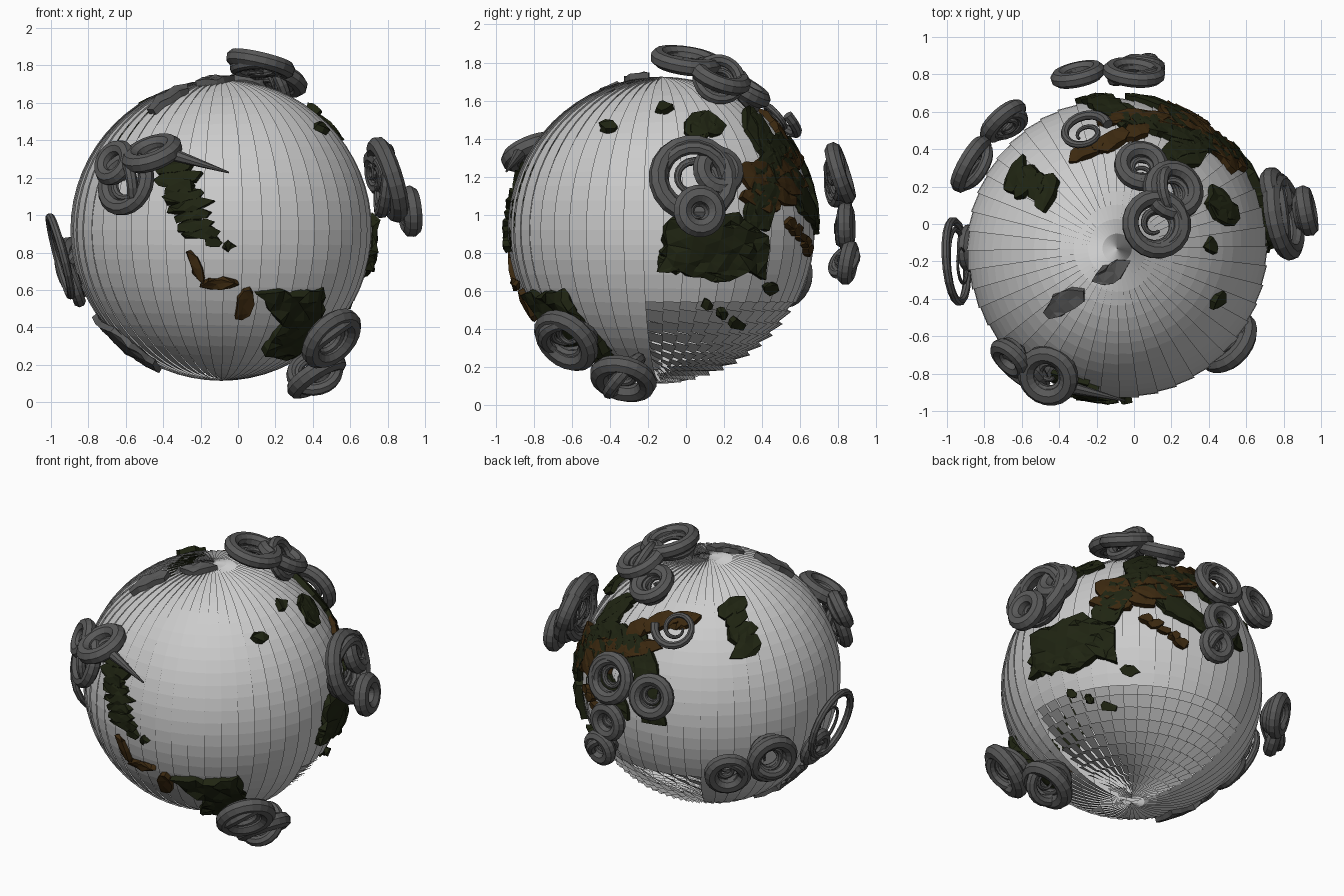
import bpy, bmesh, random
from math import sin, cos, pi, tau, sqrt
from mathutils import Vector

if "Cube" in bpy.data.objects:
    bpy.data.objects.remove(bpy.data.objects["Cube"])

random.seed(4)
C = Vector((-0.09, -0.13, 0.92))
R = 0.80


def material(name, *rgb):
    m = bpy.data.materials.new(name)
    m.diffuse_color = (*rgb, 1)
    m.use_nodes = True
    m.node_tree.nodes["Principled BSDF"].inputs["Base Color"].default_value = m.diffuse_color
    return m


GREEN = material("dark_green", 0.014, 0.018, 0.006)
BROWN = material("brown", 0.045, 0.022, 0.005)
CLOUD = material("cloud_grey", 0.1, 0.1, 0.1)


def from_bm(name, bm, mat=None):
    me = bpy.data.meshes.new(name)
    bm.to_mesh(me)
    bm.free()
    ob = bpy.data.objects.new(name, me)
    bpy.context.collection.objects.link(ob)
    if mat:
        me.materials.append(mat)
    return ob


def sph(lon, lat, r):
    return C + Vector((cos(lat) * cos(lon), cos(lat) * sin(lon), sin(lat))) * r


# ocean globe: overlapping upright strips, fish-scale louvres low on the back right
N, ROWS = 48, 32
bm = bmesh.new()
for i in range(N):
    a0, a1 = tau * i / N, tau * (i + 1.12) / N
    for j in range(ROWS):
        b0, b1 = pi * j / ROWS - pi / 2, pi * (j + 1) / ROWS - pi / 2
        louvre = b1 < -0.42 and (i < N / 3 or i > N - 2)
        tilt, step = (0.022, 0.03) if louvre else (0.003, 0)
        if louvre:
            b1 += 0.03
        hi, lo = R + 0.006, R - tilt
        bm.faces.new([bm.verts.new(sph(*p)) for p in
                      ((a0, b0, lo - step), (a1, b0, hi - step), (a1, b1, hi), (a0, b1, lo))])
from_bm("ocean_globe", bm)


# points seen in a flat view (front, back, right, top) are carried onto the globe
def on_globe(view, u, v):
    a = u - (C.y if view == "R" else C.x)
    b = v - (C.y if view == "T" else C.z)
    d = sqrt(max(0, R * R - a * a - b * b))
    return Vector({"F": (a, -d, b), "B": (a, d, b), "R": (d, a, b), "T": (a, b, d)}[view]).normalized()


# land: raised, jagged plates that follow the globe
def plate(name, view, pts, mat, thick=0.05, rough=0.014):
    bm = bmesh.new()
    f = bm.faces.new([bm.verts.new(on_globe(view, *p)) for p in pts])
    f.normal_update()
    bmesh.ops.triangulate(bm, faces=[f], ngon_method="EAR_CLIP")
    for _ in range(3):
        long = [e for e in bm.edges if e.calc_length() > 0.1]
        if long:
            bmesh.ops.subdivide_edges(bm, edges=long, cuts=1)
            bmesh.ops.triangulate(bm, faces=bm.faces[:])
    for v in bm.verts:
        v.co = v.co.normalized() * R * (1.02 + random.uniform(-rough, rough))
        if v.is_boundary:
            v.co += Vector([random.uniform(-rough, rough) for _ in range(3)])
        v.co += C
    bmesh.ops.recalc_face_normals(bm, faces=bm.faces[:])
    m = from_bm(name, bm, mat).modifiers.new("thickness", "SOLIDIFY")
    m.thickness, m.offset = thick, 0


# irregular patch: jagged ellipse of half sizes s and t, turned by angle
def patch(name, view, u, v, s, t, mat, angle=0, sides=9):
    ring = []
    for k in range(sides):
        q = random.uniform(.75, 1.2)
        x, y = s * q * cos(tau * k / sides), t * q * sin(tau * k / sides)
        ring.append((u + x * cos(angle) - y * sin(angle), v + x * sin(angle) + y * cos(angle)))
    plate(name, view, ring, mat, .035, .007)


# row of overlapping shards laid side by side between two points
def shards(name, view, start, end, count, s, t, mat, angle=0):
    for k in range(count):
        w = k / max(1, count - 1)
        u, v = [p + (q - p) * w for p, q in zip(start, end)]
        patch("%s_%d" % (name, k), view, u, v, s * random.uniform(.75, 1.2), t, mat, angle, 7)


plate("south_west_land", "F", [(.1, .6), (.44, .61), (.42, .45), (.3, .26), (.12, .29), (.22, .42)], GREEN)
plate("east_land", "R", [(-.13, .82), (-.08, .98), (.25, 1), (.4, .9), (.38, .66), (.3, .72), (.2, .66),
                         (-.14, .72)], GREEN)
shards("north_west_land", "F", (-.34, 1.24), (-.2, .9), 8, .11, .035, GREEN, .2)
shards("great_land_green", "T", (-.15, .6), (.52, .38), 7, .14, .05, GREEN, -.5)
shards("great_land_brown", "B", (-.05, 1.33), (.42, 1.22), 6, .14, .05, BROWN, -.4)
shards("great_land_east", "R", (.36, 1.42), (.57, 1.12), 4, .19, .04, GREEN, -1.15)
shards("great_land_coast", "B", (.2, 1.18), (.5, 1.06), 4, .1, .05, BROWN, .3)
shards("far_north_land", "T", (-.62, .24), (-.45, .18), 4, .1, .045, GREEN, 1.2)
patch("land_bridge", "F", -.22, .72, .1, .03, BROWN, -1.1)
patch("land_bridge_end", "F", -.1, .64, .09, .025, BROWN)
patch("south_west_coast", "F", .03, .54, .08, .05, BROWN, 1.2)
patch("north_east_coast", "R", .07, 1.45, .09, .07, GREEN)
shards("inner_land_brown", "T", (-.25, .38), (0, .48), 3, .1, .045, BROWN, .4)
patch("south_peninsula", "R", .34, 1.18, .11, .05, BROWN, -.9)
patch("near_north_land", "T", .46, .09, .11, .05, GREEN, -.9)
patch("south_left_land", "F", -.6, .32, .2, .03, CLOUD, -.65)

# islands: chains off each coast, then single ones
shards("west_isle", "F", (-.13, .86), (-.05, .84), 2, .04, .03, GREEN)
shards("south_east_isle", "R", (.1, .54), (.26, .44), 3, .03, .025, GREEN)
shards("south_isle", "R", (.43, .62), (.43, .62), 1, .04, .03, GREEN)
shards("north_isle", "R", (-.4, 1.45), (-.12, 1.55), 2, .04, .03, GREEN)
shards("back_isle", "B", (.15, .82), (.35, .95), 5, .04, .03, BROWN)
shards("polar_ice", "T", (-.36, -.41), (-.12, -.26), 2, .1, .055, CLOUD, .6)


# clouds: octagonal tubes along a path, thinning by taper
def tube(name, pts, depth, cyclic, taper):
    cu = bpy.data.curves.new(name, "CURVE")
    cu.dimensions = "3D"
    cu.bevel_depth, cu.bevel_resolution, cu.use_fill_caps = depth, 2, True
    sp = cu.splines.new("POLY")
    sp.points.add(len(pts) - 1)
    for i, p in enumerate(pts):
        sp.points[i].co = (*p, 1)
        sp.points[i].radius = 1 - taper * i / len(pts)
    sp.use_cyclic_u = cyclic
    sp.use_smooth = False
    ob = bpy.data.objects.new(name, cu)
    bpy.context.collection.objects.link(ob)
    cu.materials.append(CLOUD)


# one swirl: a closed ring with a shrinking spiral inside, facing away from the globe
def swirl(name, x, y, z, r, depth, lean=(0, 0, 0), closed=True):
    c = Vector((x, y, z))
    n = ((c - C).normalized() + Vector(lean)).normalized()
    ax = n.orthogonal().normalized()
    ay = n.cross(ax)
    r -= depth

    def at(a, q, h=0):
        return c + (ax * cos(a) + ay * sin(a)) * q + n * h
    if closed:
        tube(name + "_ring", [at(tau * i / 20, r) for i in range(20)], depth, True, 0)
    tube(name + "_spiral", [at(tau * i / 18 + 1, r * (1 - i / 38), -i / 700) for i in range(29)],
         depth * .8, False, .75)


# cluster: each ring gets a smaller, leaning loop knotted into it
def cluster(name, depth, *rings):
    for k, (x, y, z, r) in enumerate(rings):
        swirl("%s_%d" % (name, k), x, y, z, r, depth)
        lean = [random.uniform(-.6, .6) for _ in range(3)]
        inward = (C - Vector((x, y, z))).normalized() * .02
        swirl("%s_knot_%d" % (name, k), x + inward.x, y + inward.y, z + inward.z, r * .85, depth * .7, lean)


cluster("top_cloud", .045, (.12, 0, 1.81, .19), (.21, .18, 1.73, .17), (.04, .31, 1.66, .15))
cluster("right_cloud", .05, (.8, .04, 1.19, .24), (.92, .07, 1.02, .14), (.76, .17, 1.23, .14))
cluster("back_cloud", .042, (0, .81, 1.22, .17), (-.3, .8, 1.17, .15), (0, .84, .94, .13), (.05, .85, .75, .12))
cluster("back_left_cloud", .045, (-.87, .32, .72, .17), (-.7, .55, .66, .15))
cluster("front_low_cloud", .05, (.5, -.63, .34, .19), (.42, -.33, .14, .18))
cluster("front_cloud", .043, (-.6, -.77, 1.17, .18), (-.66, -.72, 1.28, .13))
swirl("left_cloud_ring", -.95, -.2, .78, .24, .022, (0, 0, -.1))
swirl("left_cloud_low", -.88, -.13, .63, .13, .035)
swirl("front_cloud_flat", -.46, -.81, 1.33, .17, .05, (0, .3, .7))
swirl("north_back_wisp", -.27, .5, 1.52, .17, .035, closed=False)
tube("front_cloud_tail", [(-.4 + .05 * i, -.86 - .012 * i, 1.34 - .016 * i) for i in range(8)], .04, False, 1)
